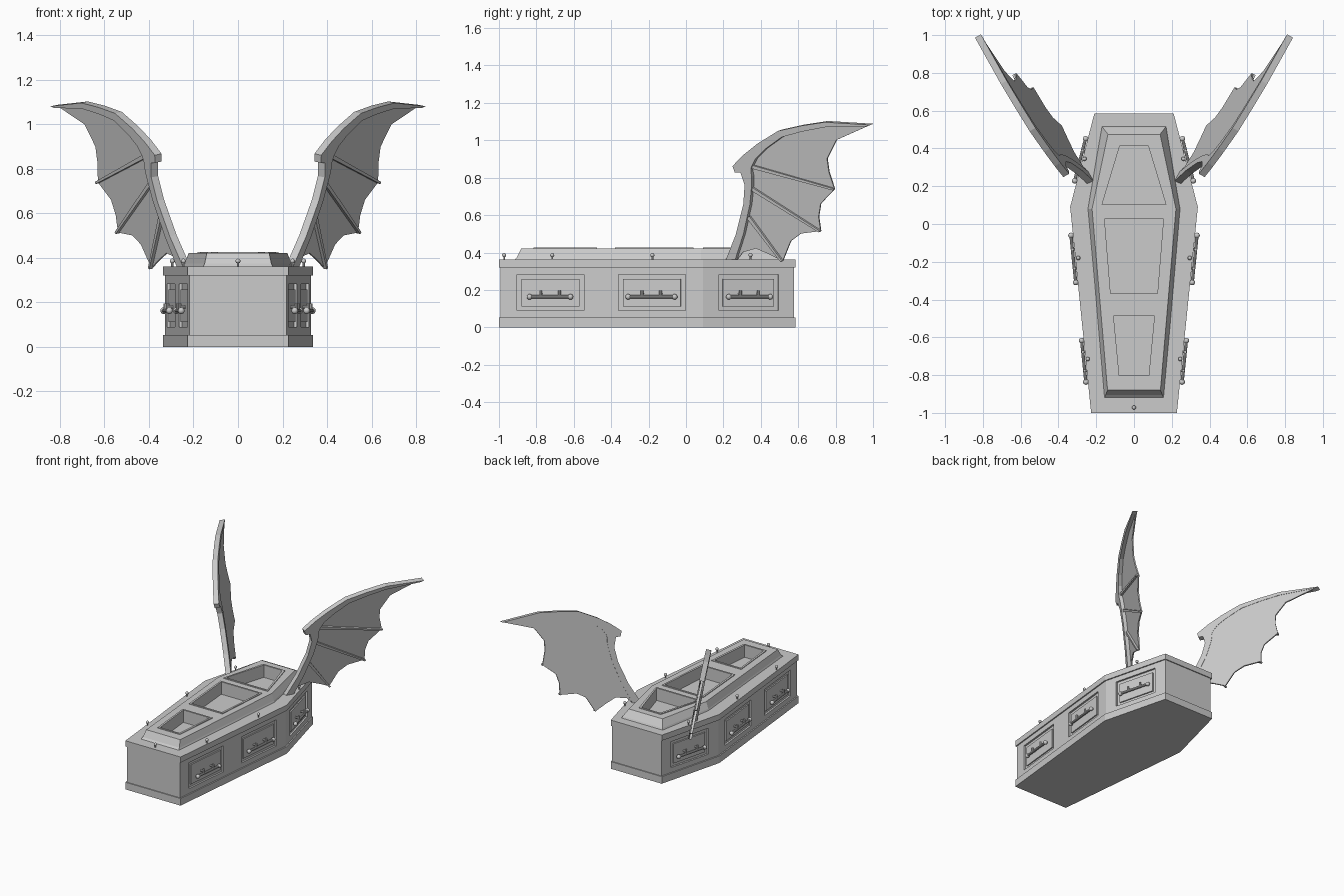
import bpy, bmesh
from math import pi
from mathutils import Vector, Matrix

if "Cube" in bpy.data.objects:
    bpy.data.objects.remove(bpy.data.objects["Cube"])


def finish(name, bm, mirror=False, smooth=False):
    bmesh.ops.recalc_face_normals(bm, faces=bm.faces)
    me = bpy.data.meshes.new(name)
    bm.to_mesh(me)
    bm.free()
    ob = bpy.data.objects.new(name, me)
    bpy.context.collection.objects.link(ob)
    if mirror:
        ob.modifiers.new("mirror", 'MIRROR').use_clip = False
    if smooth:
        bpy.ops.object.select_all(action='DESELECT')
        ob.select_set(True)
        bpy.context.view_layer.objects.active = ob
        bpy.ops.object.shade_smooth_by_angle()
    return ob


def sym(half):
    """Mirror right-hand plan points into a closed outline."""
    return half + [(-x, y) for x, y in reversed(half)]


def loft(bm, levels):
    """Closed solid through (z, outline) levels."""
    rings = [[bm.verts.new((x, y, z)) for x, y in o] for z, o in levels]
    n = len(rings[0])
    for a, b in zip(rings, rings[1:]):
        for i in range(n):
            j = (i + 1) % n
            bm.faces.new((a[i], a[j], b[j], b[i]))
    bm.faces.new(rings[0])
    bm.faces.new(rings[-1])


def box(bm, m, lo, hi):
    lo, hi = Vector(lo), Vector(hi)
    bmesh.ops.create_cube(bm, size=1, matrix=m @ Matrix.Translation((lo + hi) / 2)
                          @ Matrix.Diagonal((*(hi - lo), 1)))


def rod(bm, m, a, b, r, seg=10):
    a, b = Vector(a), Vector(b)
    rot = (b - a).to_track_quat('Z', 'Y').to_matrix().to_4x4()
    bmesh.ops.create_cone(bm, cap_ends=True, segments=seg, radius1=r, radius2=r,
                          depth=(b - a).length, matrix=m @ Matrix.Translation((a + b) / 2) @ rot)


def ball(bm, m, p, r):
    bmesh.ops.create_uvsphere(bm, u_segments=12, v_segments=8, radius=r,
                              matrix=m @ Matrix.Translation(p))


def cut(ob, cutter):
    mod = ob.modifiers.new("cut", 'BOOLEAN')
    mod.operation, mod.object, mod.solver = 'DIFFERENCE', cutter, 'EXACT'
    cutter.hide_render = True
    cutter.display_type = 'WIRE'


# Coffin box with base and top mouldings
outer = sym([(.227, -1), (.338, .09), (.21, .585)])
inner = sym([(.219, -.993), (.329, .09), (.203, .578)])
bm = bmesh.new()
loft(bm, [(.04, inner), (.33, inner)])
body = finish("coffin_body", bm)
bm = bmesh.new()
loft(bm, [(0, outer), (.053, outer)])
finish("base_moulding", bm)
bm = bmesh.new()
loft(bm, [(.32, outer), (.362, outer)])
top = finish("top_moulding", bm)

# Raised lid
bm = bmesh.new()
loft(bm, [(.355, sym([(.16, -.925), (.246, .08), (.172, .52)])),
          (.374, sym([(.15, -.905), (.24, .08), (.165, .51)])),
          (.422, sym([(.14, -.88), (.222, .08), (.138, .475)]))])
lid = finish("lid", bm)

# Lid openings: front y, front half-width, back y, back half-width
rims, holes = bmesh.new(), bmesh.new()
for y0, w0, y1, w1 in [(-.815, .092, -.475, .122), (-.38, .138, .04, .17), (.09, .183, .425, .09)]:
    loft(rims, [(.41, sym([(w0, y0), (w1, y1)])), (.427, sym([(w0, y0), (w1, y1)]))])
    hole = sym([(w0 - .014, y0 + .013), (w1 - .014, y1 - .013)])
    loft(holes, [(.335, hole), (.5, hole)])
rims = finish("lid_panel_rims", rims)
holes = finish("lid_opening_cutter", holes)
for ob in (lid, rims, top):
    cut(ob, holes)


def wall(y):
    """Frame on the right wall: X along the wall, Y outward, Z up."""
    (x0, y0), (x1, y1) = inner[:2] if y < .09 else inner[1:3]
    t = Vector((x0 - x1, y0 - y1, 0)).normalized()
    n = Vector((-t.y, t.x, 0))
    m = Matrix((t, n, Vector((0, 0, 1)))).transposed().to_4x4()
    m.translation = (x0 + (x1 - x0) * (y - y0) / (y1 - y0), y, 0)
    return m


# Recessed side panels and carrying handles
recess, panels, handles = bmesh.new(), bmesh.new(), bmesh.new()
for y, w, h in [(-.725, .18, .11), (-.183, .18, .125), (.335, .165, .115)]:
    m = wall(y)
    box(recess, m, (-w, -.013, .09), (w, .03, .283))
    box(panels, m, (-w + .025, -.02, .112), (w - .025, -.004, .258))
    rod(handles, m, (-h, .02, .163), (h, .02, .163), .009)
    for s in (-1, 1):
        ball(handles, m, (s * h, .02, .163), .015)
        rod(handles, m, (s * .05, -.01, .18), (s * .05, .02, .18), .007)
        rod(handles, m, (s * .05, .02, .16), (s * .05, .02, .196), .008)
cut(body, finish("side_panel_cutter", recess, mirror=True))
finish("side_panels", panels, mirror=True)
finish("handles", handles, mirror=True, smooth=True)


# Lid screws
def screw(bm, x, y):
    m = Matrix.Translation((x, y, .36))
    rod(bm, m, (0, 0, -.005), (0, 0, .022), .005, 8)
    ball(bm, m, (0, 0, .026), .011)


bm = bmesh.new()
for x, y in [(.245, -.715), (.295, -.18), (.262, .345)]:
    screw(bm, x, y)
finish("side_screws", bm, mirror=True, smooth=True)
bm = bmesh.new()
screw(bm, 0, -.972)
finish("front_screw", bm, smooth=True)

# Wings: flat shapes given as (y, z), lying in one tilted plane
normal = Vector((1, -.57, -.213)).normalized()


def slab(bm, pts, d0, d1):
    a, b = [[bm.verts.new(Vector((.028 + .57 * y + .213 * z, y, z)) + normal * d)
             for y, z in pts] for d in (d0, d1)]
    for i in range(len(pts)):
        j = (i + 1) % len(pts)
        bm.faces.new((a[i], a[j], b[j], b[i]))
    bm.faces.new(a[::-1])
    bm.faces.new(b)


edge_out = [(.22, .36), (.275, .5), (.315, .66), (.322, .765), (.30, .83), (.27, .83), (.257, .865),
            (.315, .925), (.39, .985), (.50, 1.053), (.62, 1.08), (.75, 1.10), (.995, 1.085)]
edge_in = [(.27, .36), (.315, .5), (.35, .66), (.36, .765), (.36, .81), (.355, .835), (.358, .86),
           (.38, .905), (.43, .955), (.52, 1.02), (.63, 1.05), (.75, 1.073), (.975, 1.078)]
trailing = [(.80, 1.0), (.75, .90), (.76, .83), (.79, .738), (.716, .66), (.705, .59), (.716, .513),
            (.61, .5), (.556, .46), (.513, .353), (.44, .39), (.37, .42), (.30, .40)]

# Leading-edge bone
bm = bmesh.new()
slab(bm, edge_out + edge_in[::-1], -.018, .018)
finish("wing_bone", bm, mirror=True)

# Membrane
bm = bmesh.new()
slab(bm, edge_in + trailing, -.016, -.007)
finish("wing_membrane", bm, mirror=True)

# Finger ribs on the outer side
bm = bmesh.new()
for a, b in [((.345, .862), (.79, .738)), ((.34, .75), (.716, .513)), ((.335, .59), (.513, .353))]:
    a, b = Vector(a), Vector(b)
    side = (b - a).orthogonal().normalized()
    slab(bm, [a + side * .009, b + side * .005, b - side * .005, a - side * .009], -.012, .008)
finish("wing_ribs", bm, mirror=True)
